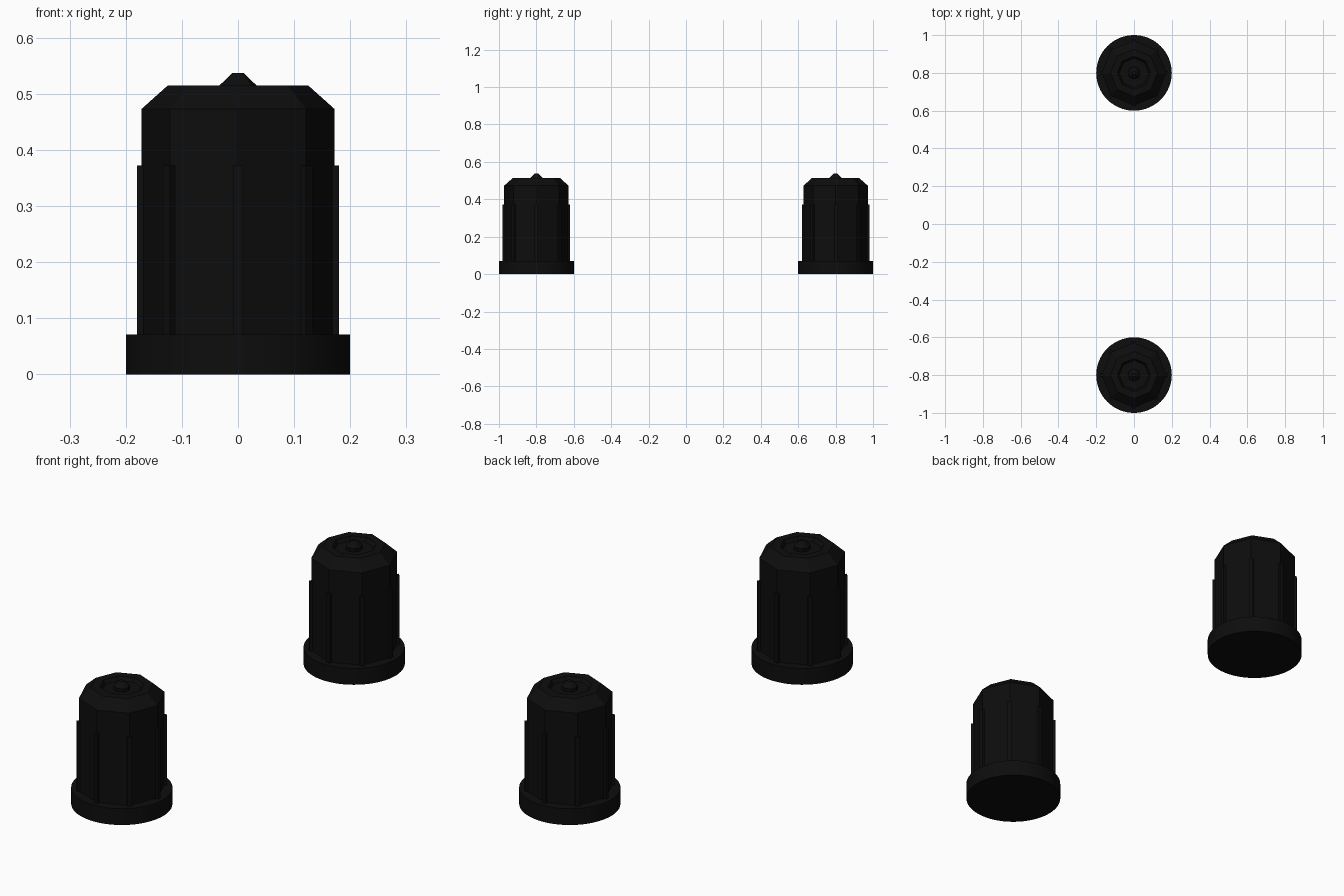
import bpy
import bmesh
from math import cos, sin, pi, radians
from mathutils import Matrix

cube = bpy.data.objects.get("Cube")
if cube:
    bpy.data.objects.remove(cube, do_unlink=True)

# One black plastic
black = bpy.data.materials.new("black_plastic")
black.use_nodes = True
colour = (0.004, 0.004, 0.004, 1)
black.diffuse_color = colour
black.node_tree.nodes["Principled BSDF"].inputs["Base Color"].default_value = colour


def finish(bm, name, y, smooth=False):
    bmesh.ops.recalc_face_normals(bm, faces=bm.faces)
    mesh = bpy.data.meshes.new(name)
    bm.to_mesh(mesh)
    bm.free()
    mesh.materials.append(black)
    obj = bpy.data.objects.new(name, mesh)
    bpy.context.collection.objects.link(obj)
    obj.location.y = y
    if smooth:
        bpy.ops.object.select_all(action='DESELECT')
        obj.select_set(True)
        bpy.context.view_layer.objects.active = obj
        bpy.ops.object.shade_smooth_by_angle(angle=radians(30))


def lathe(name, profile, sides, y, smooth=False):
    """Turn (radius, z) pairs into a closed solid."""
    bm = bmesh.new()
    rings = [[bm.verts.new((r * cos(2 * pi * i / sides), r * sin(2 * pi * i / sides), z))
              for i in range(sides)] for r, z in profile]
    for low, high in zip(rings, rings[1:]):
        for i in range(sides):
            j = (i + 1) % sides
            bm.faces.new((low[i], low[j], high[j], high[i]))
    bm.faces.new(rings[0][::-1])
    bm.faces.new(rings[-1])
    finish(bm, name, y, smooth)


def grip_ribs(name, y):
    """Thin upright bars on the eight corners of the body."""
    bm = bmesh.new()
    for i in range(8):
        turn = Matrix.Rotation(i * pi / 4, 4, 'Z')
        place = Matrix.Translation((0.16, 0, 0.216))
        size = Matrix.Diagonal((0.04, 0.018, 0.312, 1))
        bmesh.ops.create_cube(bm, size=1, matrix=turn @ place @ size)
    finish(bm, name, y)


for label, y in (("front", -0.8), ("back", 0.8)):
    # Round foot
    lathe(label + "_base_flange", [(0.2, 0), (0.2, 0.071)], 64, y, True)
    # Eight-sided body with a bevelled shoulder and a dished top
    lathe(label + "_cap_body",
          [(0.172, 0.06), (0.172, 0.473), (0.125, 0.515), (0.088, 0.515), (0.078, 0.5)],
          8, y)
    # Small pointed knob in the dish
    lathe(label + "_top_knob", [(0.033, 0.495), (0.033, 0.515), (0.01, 0.537)], 8, y)
    grip_ribs(label + "_grip_ribs", y)
